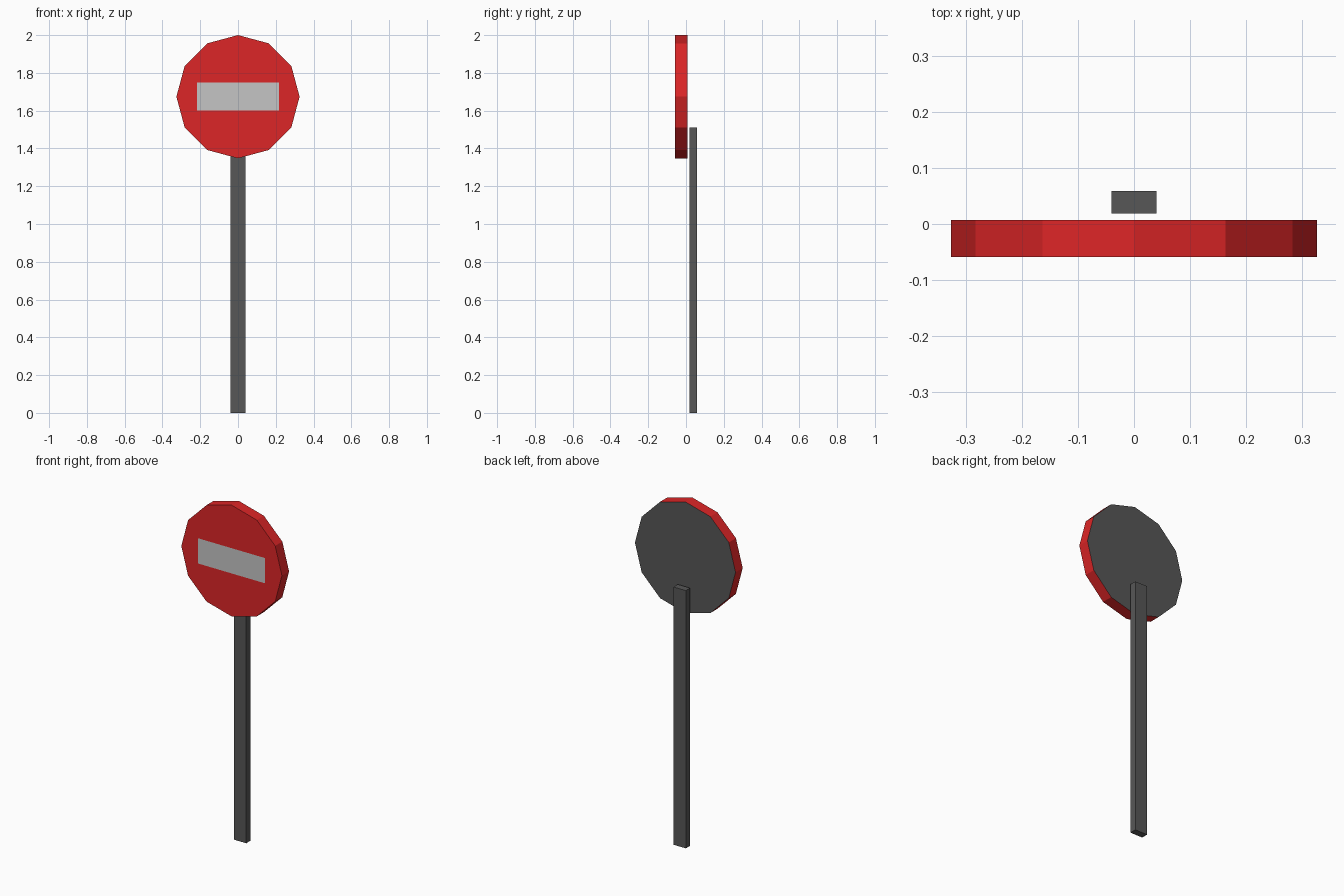
import bpy, bmesh, math
from mathutils import Matrix, Vector

cube = bpy.data.objects.get("Cube")
if cube:
    bpy.data.objects.remove(cube, do_unlink=True)


def material(name, rgb):
    m = bpy.data.materials.new(name)
    m.use_nodes = True
    m.diffuse_color = (*rgb, 1)
    m.node_tree.nodes["Principled BSDF"].inputs["Base Color"].default_value = (*rgb, 1)
    return m


RED = material("sign red", (0.72, 0.019, 0.02))
WHITE = material("bar white", (0.56, 0.56, 0.56))
GREY = material("metal grey", (0.095, 0.095, 0.095))


def finish(name, bm, mats):
    mesh = bpy.data.meshes.new(name)
    bm.to_mesh(mesh)
    bm.free()
    for m in mats:
        mesh.materials.append(m)
    obj = bpy.data.objects.new(name, mesh)
    bpy.context.collection.objects.link(obj)
    return obj


# Post: flat rectangular bar behind the disc
bm = bmesh.new()
bmesh.ops.create_cube(bm, size=1)
bmesh.ops.scale(bm, vec=(0.08, 0.04, 1.51), verts=bm.verts)
bmesh.ops.translate(bm, vec=(0, 0.039, 0.755), verts=bm.verts)
finish("post", bm, [GREY])

# Sign disc: twelve-sided plate with corners at the top and sides
RADIUS, FRONT, BACK = 0.326, -0.059, 0.007
centre = Vector((0, (FRONT + BACK) / 2, 2 - RADIUS))
bm = bmesh.new()
bmesh.ops.create_cone(bm, cap_ends=True, segments=12, radius1=RADIUS,
                      radius2=RADIUS, depth=BACK - FRONT,
                      matrix=Matrix.Translation(centre) @ Matrix.Rotation(math.pi / 2, 4, "X"))

# Cut the bar's outline into the front face
half_w, half_h = 0.217, 0.074
for axis, half in (((1, 0, 0), half_w), ((0, 0, 1), half_h)):
    for side in (-1, 1):
        bm.normal_update()
        front = [f for f in bm.faces if f.normal.y < -0.9]
        edges = {e for f in front for e in f.edges}
        verts = {v for f in front for v in f.verts}
        bmesh.ops.bisect_plane(bm, geom=front + list(edges) + list(verts),
                               plane_co=centre + Vector(axis) * half * side,
                               plane_no=axis)

# Colour by direction: grey back, white bar, red elsewhere
bm.normal_update()
for f in bm.faces:
    c = f.calc_center_median() - centre
    if f.normal.y > 0.9:
        f.material_index = 2
    elif f.normal.y < -0.9 and abs(c.x) < half_w and abs(c.z) < half_h:
        f.material_index = 1
finish("sign_disc", bm, [RED, WHITE, GREY])
